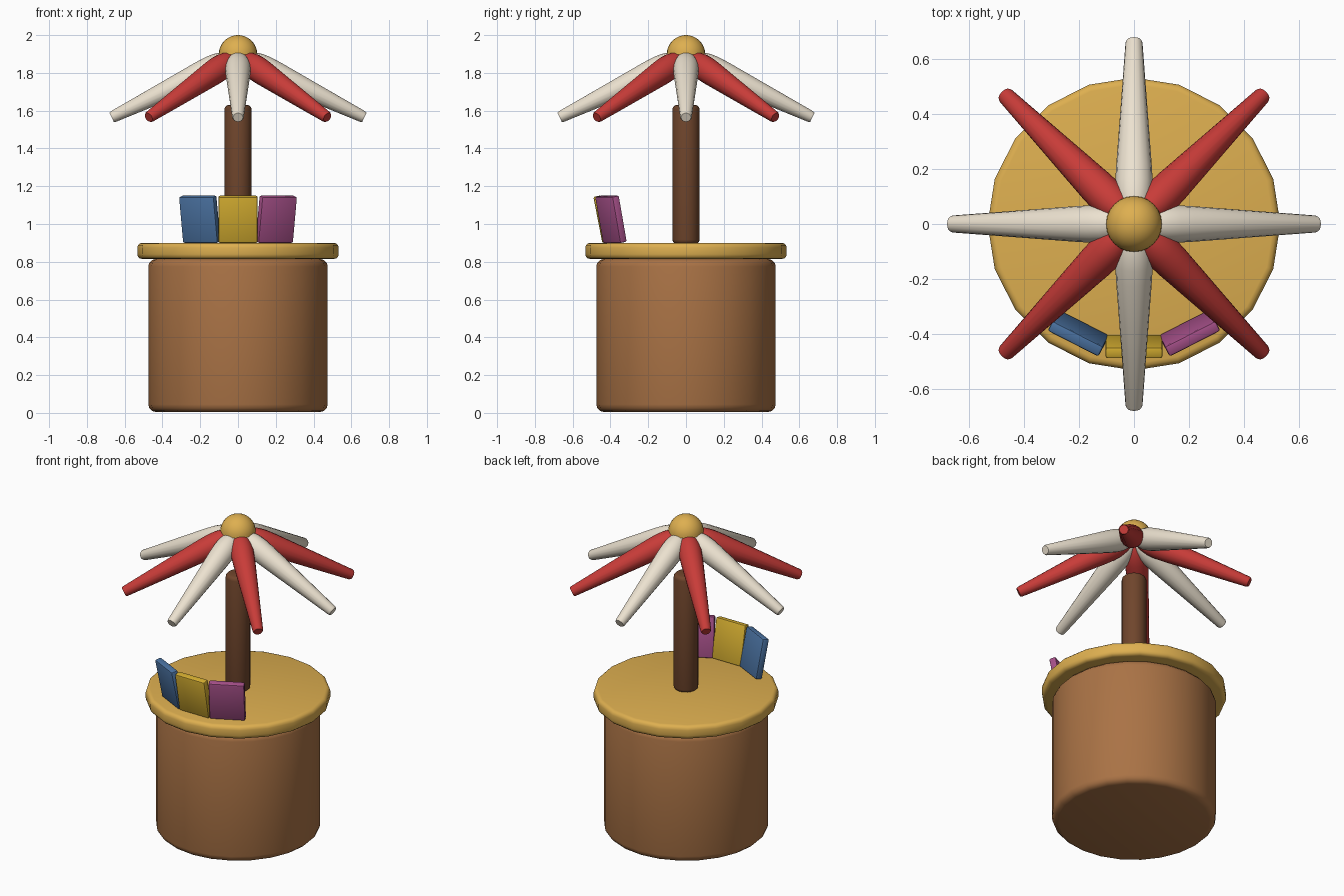
import bpy, bmesh
from math import sin, cos, pi, radians, atan
from mathutils import Matrix, Vector

if "Cube" in bpy.data.objects:
    bpy.data.objects.remove(bpy.data.objects["Cube"])


def material(name, rgb):
    m = bpy.data.materials.new(name)
    m.diffuse_color = (*rgb, 1)
    m.use_nodes = True
    m.node_tree.nodes["Principled BSDF"].inputs["Base Color"].default_value = m.diffuse_color
    return m


BROWN = material("clay_brown", (0.40, 0.17, 0.06))
GOLD = material("gold", (0.73, 0.43, 0.08))
BARK = material("bark", (0.16, 0.06, 0.025))
RED = material("red", (0.58, 0.045, 0.04))
CREAM = material("cream", (0.84, 0.76, 0.63))
BLUE = material("blue", (0.07, 0.17, 0.36))
YELLOW = material("yellow", (0.66, 0.42, 0.03))
PURPLE = material("purple", (0.38, 0.08, 0.25))


def finish(name, bm, mat, matrix=Matrix(), smooth=True):
    bmesh.ops.recalc_face_normals(bm, faces=bm.faces)
    me = bpy.data.meshes.new(name)
    bm.to_mesh(me)
    bm.free()
    me.materials.append(mat)
    ob = bpy.data.objects.new(name, me)
    bpy.context.collection.objects.link(ob)
    me.transform(matrix)
    if smooth:
        bpy.ops.object.select_all(action='DESELECT')
        ob.select_set(True)
        bpy.context.view_layer.objects.active = ob
        bpy.ops.object.shade_smooth_by_angle(angle=radians(35))
    return ob


def lathe(name, profile, sides, mat, matrix=Matrix()):
    """Closed solid turned around z from (radius, height) points."""
    bm = bmesh.new()
    rings = [[bm.verts.new((r * cos(2 * pi * i / sides), r * sin(2 * pi * i / sides), z))
              for i in range(sides)] for r, z in profile]
    for a, b in zip(rings, rings[1:]):
        for i in range(sides):
            j = (i + 1) % sides
            bm.faces.new((a[i], a[j], b[j], b[i]))
    bm.faces.new(rings[0])
    bm.faces.new(rings[-1])
    return finish(name, bm, mat, matrix)


def rounded(radius, z0, z1, b):
    """Cylinder profile with rounded rims."""
    arc = [(b * sin(pi / 6 * k), b * cos(pi / 6 * k)) for k in range(4)]
    low = [(radius - b + s, z0 + b - c) for s, c in arc]
    high = [(radius - b + s, z1 - b + c) for s, c in reversed(arc)]
    return low + high


# Stacked round parts
lathe("base_drum", rounded(0.475, 0.005, 0.815, 0.04), 24, BROWN)
lathe("table_top", rounded(0.533, 0.815, 0.90, 0.025), 20, GOLD)
lathe("trunk", rounded(0.072, 0.895, 1.63, 0.022), 16, BARK)

# Domed hub
dome = [(0.102 * cos(radians(a)), 1.898 + 0.102 * sin(radians(a))) for a in range(0, 90, 10)]
lathe("hub_dome", dome + [(0.003, 2.0)], 24, GOLD)

# Eight drooping canopy blades, alternating colour
blade = [(0.012, 0.0), (0.035, 0.025), (0.053, 0.065), (0.065, 0.115), (0.068, 0.16),
         (0.066, 0.22), (0.031, 0.735), (0.026, 0.745)]
for k in range(8):
    turn = Matrix.Rotation(k * pi / 4, 4, 'Z')
    droop = Matrix.Rotation(pi / 2 + atan(0.49), 4, 'Y')
    lathe(f"canopy_blade_{k + 1}", blade, 16, RED if k % 2 else CREAM,
          Matrix.Translation((0, 0, 1.892)) @ turn @ droop)

# Three panels leaning outward along the front rim
for name, deg, mat in (("left", -27, BLUE), ("middle", 0, YELLOW), ("right", 27, PURPLE)):
    bm = bmesh.new()
    bmesh.ops.create_cube(bm, size=1, matrix=Matrix.Diagonal((0.208, 0.042, 0.25, 1)))
    bmesh.ops.bevel(bm, geom=bm.edges[:], offset=0.009, segments=2, profile=0.5,
                    affect='EDGES')
    finish(f"{name}_panel", bm, mat,
           Matrix.Rotation(radians(deg), 4, 'Z') @ Matrix.Translation((0, -0.446, 1.025))
           @ Matrix.Rotation(radians(11), 4, 'X'))
